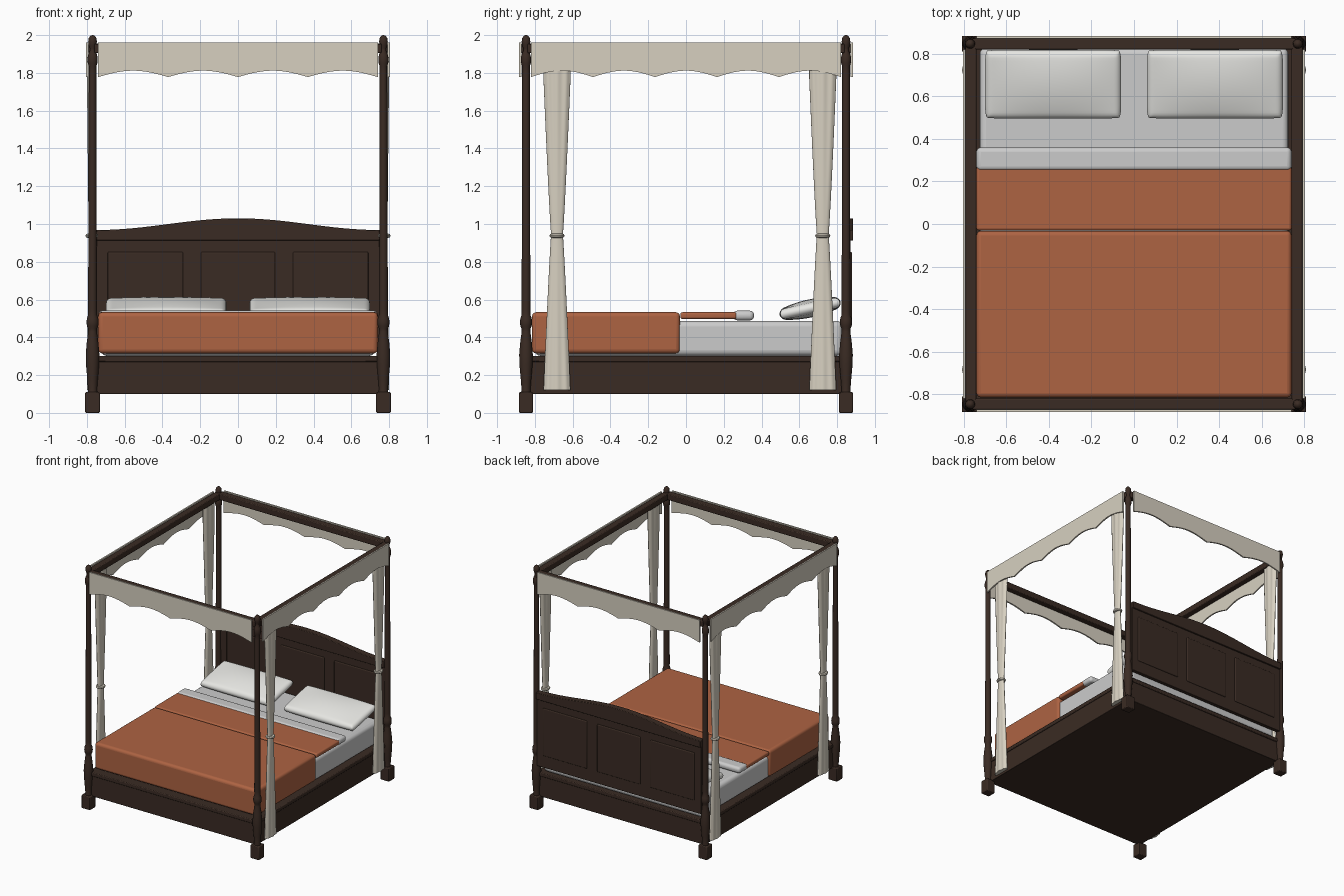
import bpy, bmesh, math
from mathutils import Matrix

if "Cube" in bpy.data.objects:
    bpy.data.objects.remove(bpy.data.objects["Cube"])


def material(name, rgb):
    m = bpy.data.materials.new(name)
    m.diffuse_color = (*rgb, 1)
    m.use_nodes = True
    m.node_tree.nodes["Principled BSDF"].inputs["Base Color"].default_value = m.diffuse_color
    return m


WOOD = material("dark_wood", (0.042, 0.024, 0.017))
CREAM = material("cream_cloth", (0.68, 0.63, 0.53))
RUST = material("rust_cloth", (0.42, 0.125, 0.055))
WHITE = material("white_cloth", (0.8, 0.8, 0.77))


def finish(bm, name, mat, bevel=0, segments=2):
    bmesh.ops.recalc_face_normals(bm, faces=bm.faces)
    me = bpy.data.meshes.new(name)
    bm.to_mesh(me)
    bm.free()
    ob = bpy.data.objects.new(name, me)
    bpy.context.collection.objects.link(ob)
    if mat:
        me.materials.append(mat)
    if bevel:
        mod = ob.modifiers.new("bevel", 'BEVEL')
        mod.width, mod.segments = bevel, segments
    bpy.ops.object.select_all(action='DESELECT')
    ob.select_set(True)
    bpy.context.view_layer.objects.active = ob
    bpy.ops.object.shade_smooth_by_angle(angle=math.radians(40))
    return ob


def box(name, lo, hi, mat, bevel=0.004, segments=2):
    bm = bmesh.new()
    bmesh.ops.create_cube(bm, size=1)
    for v in bm.verts:
        v.co = [(a + b) / 2 + c * (b - a) for a, b, c in zip(lo, hi, v.co)]
    return finish(bm, name, mat, bevel, segments)


def loft(name, rings, mat):
    bm = bmesh.new()
    rows = [[bm.verts.new(p) for p in ring] for ring in rings]
    n = len(rows[0])
    for a, b in zip(rows, rows[1:]):
        for i in range(n):
            bm.faces.new((a[i], a[(i + 1) % n], b[(i + 1) % n], b[i]))
    bm.faces.new(rows[0])
    bm.faces.new(rows[-1])
    return finish(bm, name, mat)


def slab(name, outline, y0, y1, mat, bevel=0, turn=None):
    # extrude an x-z outline along y
    bm = bmesh.new()
    f = bm.faces.new([bm.verts.new((x, y0, z)) for x, z in outline])
    ext = bmesh.ops.extrude_face_region(bm, geom=[f])
    for v in ext['geom']:
        if isinstance(v, bmesh.types.BMVert):
            v.co.y = y1
    if turn:
        bm.transform(turn)
    return finish(bm, name, mat, bevel)


# Turned posts on square feet
PX, PY = 0.77, 0.847
PROFILE = [(0.026, 0.10), (0.024, 0.13), (0.028, 0.18), (0.035, 0.26), (0.036, 0.31),
           (0.031, 0.37), (0.023, 0.43), (0.023, 0.445), (0.030, 0.46), (0.032, 0.48),
           (0.030, 0.50), (0.023, 0.52), (0.024, 0.55), (0.021, 1.1), (0.020, 1.8),
           (0.020, 1.835), (0.025, 1.85), (0.027, 1.872), (0.024, 1.895), (0.014, 1.918),
           (0.014, 1.93), (0.020, 1.945), (0.023, 1.965), (0.020, 1.985), (0.011, 1.997),
           (0.002, 2.0)]
for sx, sn in ((-1, "left"), (1, "right")):
    for sy, en in ((-1, "front"), (1, "back")):
        cx, cy = sx * PX, sy * PY
        box(f"{en}_{sn}_foot", (cx - .039, cy - .037, 0), (cx + .039, cy + .037, .11), WOOD, .006)
        loft(f"{en}_{sn}_post",
             [[(cx + r * math.cos(math.tau * i / 24), cy + r * math.sin(math.tau * i / 24), z)
               for i in range(24)] for r, z in PROFILE], WOOD)

# Bed base with a projecting lip
box("base", (-.762, -.845, .10), (.762, .845, .28), WOOD)
box("base_lip", (-.77, -.855, .27), (.77, .855, .302), WOOD, .006)

# Canopy rails
for s, n in ((-1, "left"), (1, "right")):
    box(f"{n}_canopy_rail", (s * .766 - .025, -.84, 1.905), (s * .766 + .025, .84, 1.955), WOOD, .006)
for s, n in ((-1, "front"), (1, "back")):
    box(f"{n}_canopy_rail", (-.76, s * .846 - .026, 1.905), (.76, s * .846 + .026, 1.955), WOOD, .006)


# Scalloped valances
def valance(name, half, count, dist, angle):
    steps = count * 12
    low = [(-half + 2 * half * i / steps, 1.778 + .034 * abs(math.sin(math.pi * i / 12)))
           for i in range(steps + 1)]
    slab(name, low + [(half, 1.962), (-half, 1.962)], -dist - .006, -dist + .006, CREAM,
         turn=Matrix.Rotation(angle, 4, 'Z'))


valance("front_valance", .74, 4, .877, 0)
valance("back_valance", .74, 4, .877, math.pi)
valance("right_valance", .82, 5, .798, math.pi / 2)
valance("left_valance", .82, 5, .798, -math.pi / 2)

# Gathered curtains with tie rings
for sx, sn in ((-1, "left"), (1, "right")):
    for cy, en in ((-.683, "front"), (.724, "back")):
        cx = sx * .774
        rings = []
        for k in range(25):
            z = .12 + 1.8 * k / 24
            t = min(1, abs(z - .94) / .84)
            w = .031 + .041 * t ** .85
            d = .017 + .006 * t
            ring = []
            for i in range(64):
                a = math.tau * i / 64
                f = 1 + .13 * t * math.cos(8 * a)
                ring.append((cx + d * f * math.sin(a), cy + w * math.cos(a), z))
            rings.append(ring)
        loft(f"{en}_{sn}_curtain", rings, CREAM)
        tie = []
        for r, z in ((.7, .927), (.95, .930), (1.05, .938), (.95, .946), (.7, .949)):
            tie.append([(cx + .032 * r * math.cos(math.tau * i / 32),
                         cy + .038 * r * math.sin(math.tau * i / 32), z) for i in range(32)])
        loft(f"{en}_{sn}_curtain_tie", tie, CREAM)

# Headboard: board, arched cap, three raised panels on both faces
def arch(x):
    return .968 + .062 * (.5 + .5 * math.cos(math.pi * x / .75))


xs = [.75 - 1.5 * i / 32 for i in range(33)]
box("headboard", (-.75, .842, .36), (.75, .872, .95), WOOD)
slab("headboard_cap", [(-.75, .912), (.75, .912)] + [(x, arch(x)) for x in xs],
     .832, .884, WOOD, .004)
for i, (a, b) in enumerate(((-.69, -.29), (-.197, .197), (.29, .69))):
    box(f"headboard_panel_{i + 1}", (a, .834, .46), (b, .880, .852), WOOD, .007, 3)

# Mattress and bedding
box("mattress", (-.725, -.80, .302), (.725, .828, .487), None, .03, 4)
box("blanket", (-.74, -.815, .315), (.74, -.032, .533), RUST, .022, 4)
box("blanket_fold", (-.74, -.03, .497), (.74, .27, .533), RUST, .012, 4)
box("sheet_fold", (-.74, .25, .490), (.74, .36, .541), None, .022, 5)


# Pillows: rounded slabs, domed and tilted
def pillow(name, cx):
    bm = bmesh.new()
    hx, hy, rows = .32, .165, []
    bmesh.ops.create_grid(bm, x_segments=40, y_segments=24, size=1)
    top = list(bm.verts)
    dup = bmesh.ops.duplicate(bm, geom=bm.verts[:] + bm.edges[:] + bm.faces[:])
    under = [g for g in dup['geom'] if isinstance(g, bmesh.types.BMVert)]
    for verts, s in ((top, 1), (under, -1)):
        for v in verts:
            # bunch grid lines toward the rim for a round edge
            u, w = math.sin(v.co.x * math.pi / 2), math.sin(v.co.y * math.pi / 2)
            e = max(0, min((1 - abs(u)) * hx, (1 - abs(w)) * hy))
            q = max(0, 1 - e / .03)
            h = .026 * math.sqrt(max(0, 1 - q * q)) + .022 * (1 - u * u) * (1 - w * w)
            pull = 1 - .03 * u ** 8 * w ** 8
            v.co = (u * hx * pull, w * hy * pull, s * h)
    bmesh.ops.remove_doubles(bm, verts=bm.verts, dist=.0002)
    bm.transform(Matrix.Translation((cx, .657, .553)) @ Matrix.Rotation(math.radians(12), 4, 'X'))
    finish(bm, name, WHITE)


pillow("left_pillow", -.38)
pillow("right_pillow", .38)
